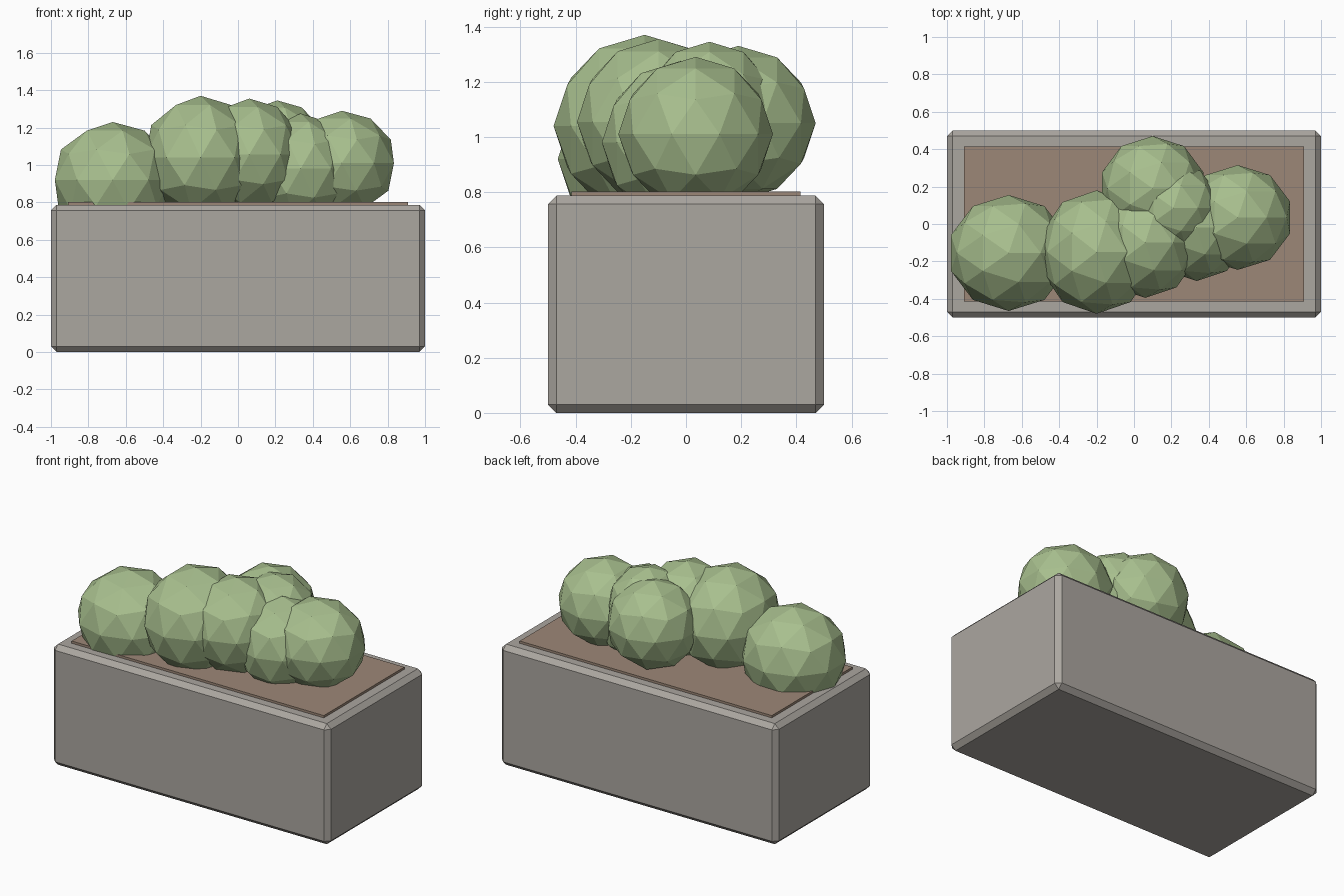
import bpy

if "Cube" in bpy.data.objects:
    bpy.data.objects.remove(bpy.data.objects["Cube"])


def material(name, color):
    m = bpy.data.materials.new(name)
    m.diffuse_color = (*color, 1.0)
    m.use_nodes = True
    m.node_tree.nodes["Principled BSDF"].inputs["Base Color"].default_value = m.diffuse_color
    return m


stone = material("warm grey stone", (0.41, 0.385, 0.352))
earth = material("brown soil", (0.335, 0.245, 0.185))
leaf = material("leaf green", (0.39, 0.52, 0.27))


def finish(name, mat):
    obj = bpy.context.object
    obj.name = name
    obj.data.materials.append(mat)
    return obj


def box(name, size, z_bottom, mat):
    bpy.ops.mesh.primitive_cube_add(size=1, location=(0, 0, z_bottom + size[2] / 2))
    bpy.context.object.scale = size
    bpy.ops.object.transform_apply(location=False, rotation=False, scale=True)
    return finish(name, mat)


# Chamfered planter box
planter = box("planter_box", (2.0, 1.0, 0.787), 0.0, stone)
bevel = planter.modifiers.new("chamfer", 'BEVEL')
bevel.width = 0.03
bevel.segments = 1

# Thin soil bed raised just above the rim
box("soil_bed", (1.82, 0.83, 0.05), 0.752, earth)

# Faceted shrubs: centre, then radii along x, y, z
shrubs = [
    ((-0.67, -0.155, 0.92), (0.325, 0.31, 0.31)),
    ((-0.20, -0.15, 1.04), (0.31, 0.33, 0.33)),
    ((0.06, -0.10, 1.055), (0.285, 0.295, 0.30)),
    ((0.335, -0.02, 0.98), (0.275, 0.285, 0.295)),
    ((0.555, 0.035, 1.01), (0.293, 0.28, 0.28)),
    ((0.10, 0.19, 1.05), (0.285, 0.28, 0.28)),
    ((0.21, 0.085, 1.095), (0.25, 0.245, 0.25)),
]
for i, (centre, radii) in enumerate(shrubs, 1):
    bpy.ops.mesh.primitive_ico_sphere_add(subdivisions=2, radius=1, location=centre)
    bpy.context.object.scale = radii
    finish(f"shrub_{i}", leaf)
